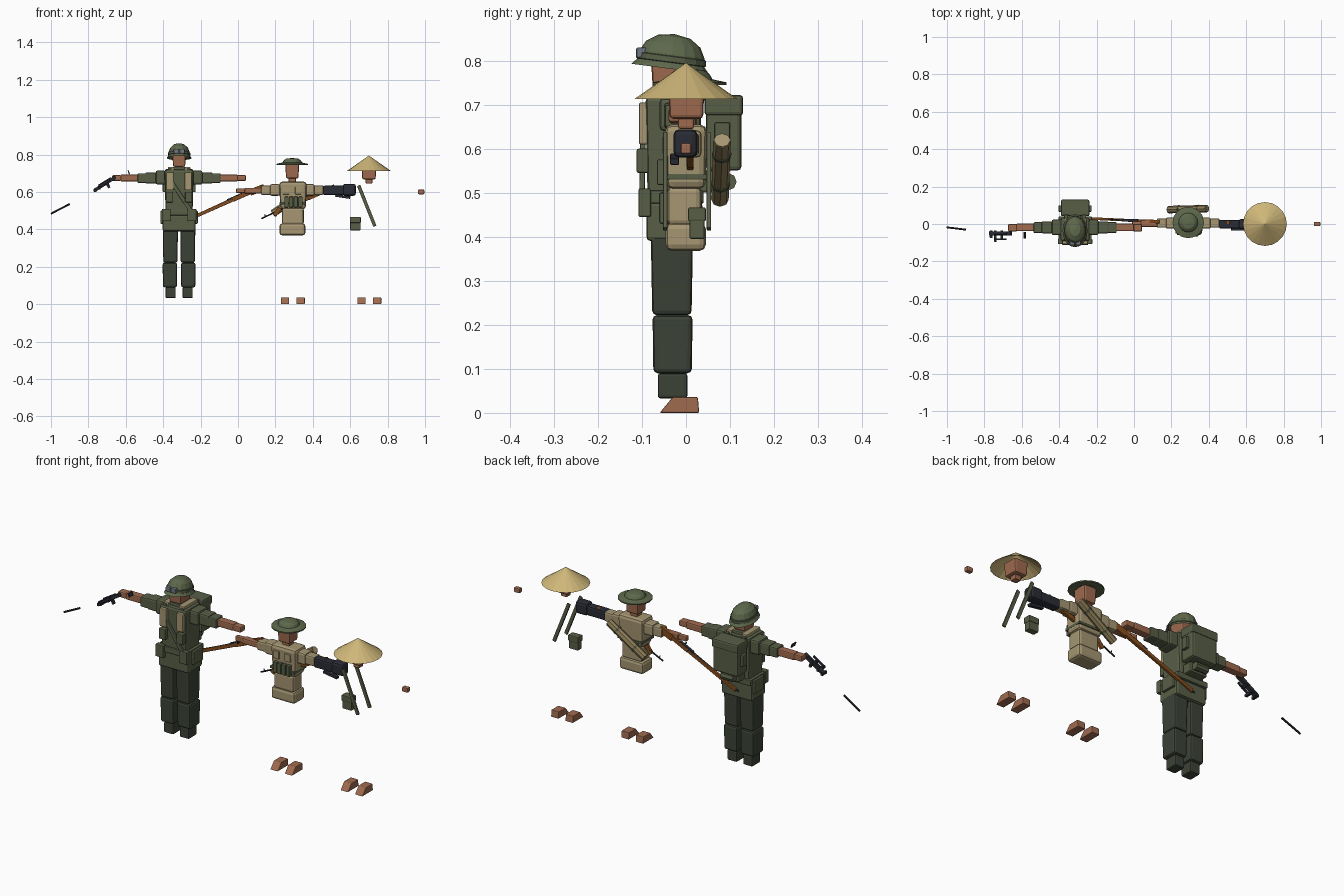
import bpy, bmesh, math
from mathutils import Vector, Matrix

if "Cube" in bpy.data.objects:
    bpy.data.objects.remove(bpy.data.objects["Cube"])


def paint(name, red, green, blue):
    mat = bpy.data.materials.new(name)
    mat.use_nodes = True
    linear = [(c / 255) ** 2.2 for c in (red, green, blue)] + [1]
    mat.diffuse_color = linear
    mat.node_tree.nodes["Principled BSDF"].inputs["Base Color"].default_value = linear
    return mat


olive = paint("olive cloth", 88, 95, 72)
helmet_green = paint("helmet green", 94, 104, 77)
trouser = paint("dark trouser green", 62, 68, 57)
tan = paint("tan shirt", 164, 149, 114)
bedding = paint("bedroll brown", 138, 122, 86)
straw = paint("straw", 205, 181, 120)
skin = paint("skin", 158, 106, 80)
wood = paint("rifle wood", 132, 78, 36)
steel = paint("dark steel", 46, 48, 56)
glass = paint("goggle grey", 112, 118, 130)


def finish(name, bm, mat, bevel=0):
    bmesh.ops.recalc_face_normals(bm, faces=bm.faces)
    mesh = bpy.data.meshes.new(name)
    bm.to_mesh(mesh)
    bm.free()
    mesh.materials.append(mat)
    obj = bpy.data.objects.new(name, mesh)
    bpy.context.collection.objects.link(obj)
    if bevel:
        mod = obj.modifiers.new("soft edges", "BEVEL")
        mod.width, mod.segments = bevel, 2
    return obj


def box(name, mat, xs, ys, zs, bevel=.006, taper=1):
    """Rounded block between limits; taper scales its lower end."""
    bm = bmesh.new()
    bmesh.ops.create_cube(bm, size=1)
    for v in bm.verts:
        k = taper if v.co.z < 0 else 1
        v.co = [(lo + hi) / 2 + c * s * (hi - lo)
                for c, s, (lo, hi) in zip(v.co, (k, k, 1), (xs, ys, zs))]
    return finish(name, bm, mat, bevel)


def pair(name, mat, middle, near, far, ys, zs, bevel=.006, taper=1):
    """Matching blocks on both sides of a figure's middle."""
    box("right_" + name, mat, (middle - far, middle - near), ys, zs, bevel, taper)
    box("left_" + name, mat, (middle + near, middle + far), ys, zs, bevel, taper)


def beam(name, mat, start, end, width, height, bevel=.002):
    """Slanted bar from start to end."""
    a, b = Vector(start), Vector(end)
    bm = bmesh.new()
    bmesh.ops.create_cube(bm, size=1)
    bmesh.ops.scale(bm, vec=((b - a).length, width, height), verts=bm.verts)
    turn = (b - a).to_track_quat("X", "Z").to_matrix().to_4x4()
    bmesh.ops.transform(bm, matrix=Matrix.Translation((a + b) / 2) @ turn, verts=bm.verts)
    return finish(name, bm, mat, bevel)


def rod(name, mat, start, end, radius, sides=8):
    a, b = Vector(start), Vector(end)
    bm = bmesh.new()
    turn = (b - a).to_track_quat("Z", "Y").to_matrix().to_4x4()
    bmesh.ops.create_cone(bm, cap_ends=True, segments=sides, radius1=radius, radius2=radius,
                          depth=(b - a).length, matrix=Matrix.Translation((a + b) / 2) @ turn)
    return finish(name, bm, mat)


def lathe(name, mat, profile, place, size, sides=16, tilt=0):
    """Spin a radius and height profile around an upright axis."""
    bm = bmesh.new()
    pts = [bm.verts.new((r, 0, z)) for r, z in profile]
    edges = [bm.edges.new(p) for p in zip(pts, pts[1:])]
    bmesh.ops.spin(bm, geom=pts + edges, cent=(0, 0, 0), axis=(0, 0, 1),
                   angle=math.tau, steps=sides)
    bmesh.ops.remove_doubles(bm, verts=bm.verts, dist=.001)
    obj = finish(name, bm, mat)
    obj.location, obj.scale, obj.rotation_euler.x = place, size, tilt
    return obj


def along(a, b, t, lift=0):
    p = Vector(a).lerp(Vector(b), t)
    return p + Vector((0, 0, lift))


def long_rifle(name, butt, muzzle, wooden):
    """Wooden stock, slim fore end, steel barrel, bolt and magazine."""
    def at(t, lift=0):
        return along(butt, muzzle, t, lift)
    beam(name + "_butt", wood, at(0, -.006), at(.16, -.002), .018, .034)
    beam(name + "_grip", wood, at(.13), at(.36), .016, .022)
    beam(name + "_fore_end", wood, at(.34), at(wooden), .014, .018)
    rod(name + "_barrel", steel, at(.3, .009), at(1, .003), .004)
    beam(name + "_receiver", steel, at(.25, .01), at(.42, .01), .014, .012)
    rod(name + "_bolt", steel, at(.3, .012), at(.3, .012) + Vector((0, -.022, 0)), .004)


def bare_foot(name, middle):
    obj = box(name, skin, (middle - .022, middle + .022), (-.06, .03), (0, .036), .003)
    for v in obj.data.vertices:
        if v.co.z > .02 and v.co.y < 0:
            v.co.y += .03
        elif v.co.z > .02:
            v.co.y -= .003


# Tall soldier: legs, jacket and belt
mid = -.315
pair("thigh", trouser, mid, .006, .087, (-.08, .016), (.222, .405), .01, .93)
pair("shin", trouser, mid, .01, .088, (-.076, .015), (.09, .222), .01, .96)
pair("ankle", trouser, mid, .018, .073, (-.064, .003), (.033, .09), .006)
box("jacket_skirt", olive, (mid - .088, mid + .088), (-.09, .03), (.39, .48), .01)
box("jacket", olive, (mid - .078, mid + .078), (-.092, .035), (.47, .72), .012, .92)
box("belt", olive, (mid - .088, mid + .088), (-.097, .04), (.475, .505), .004)
pair("belt_pouch", olive, mid, .045, .092, (-.108, -.08), (.445, .51), .004)
pair("hip_pouch", olive, mid, .08, .1, (-.06, .02), (.43, .5), .004)
pair("chest_pouch", tan, mid, .03, .068, (-.107, -.085), (.61, .705), .004)
pair("vest_pouch", olive, mid, .032, .07, (-.112, -.085), (.545, .6), .004)
pair("shoulder_strap", tan, mid, .03, .06, (-.085, .03), (.708, .735), .004)
beam("chest_sash", olive, (mid - .045, -.097, .66), (mid + .07, -.1, .49), .012, .02)
box("collar", olive, (mid - .04, mid + .04), (-.075, .02), (.71, .735), .006)

# Tall soldier: arms
pair("shoulder", olive, mid, .07, .125, (-.06, .024), (.64, .715), .01)
pair("upper_sleeve", olive, mid, .1, .18, (-.05, .014), (.645, .705), .008)
pair("rolled_cuff", olive, mid, .17, .222, (-.048, .01), (.648, .7), .006)
pair("forearm", skin, mid, .215, .315, (-.038, .002), (.657, .693), .006)
pair("hand", skin, mid, .31, .358, (-.04, 0), (.66, .69), .006)

# Tall soldier: head, helmet and goggles
box("neck", skin, (mid - .024, mid + .024), (-.055, .005), (.715, .76), .006)
box("head", skin, (mid - .036, mid + .036), (-.08, .012), (.735, .81), .008, .9)
dome = [(.84, .06), (1, -.02), (.98, 0), (.86, .16), (.83, .42), (.7, .7), (.42, .92), (0, 1)]
lathe("helmet", helmet_green, dome, (mid, -.036, .783), (.067, .089, .078), tilt=-.13)
band = [(.87, .16), (.9, .18), (.89, .34), (.85, .36)]
lathe("goggle_band", olive, band, (mid, -.036, .783), (.067, .089, .078), tilt=-.13)
pair("goggle_lens", glass, mid, .003, .029, (-.113, -.09), (.806, .83), .004)

# Tall soldier: pack and canteen
box("backpack", olive, (mid - .073, mid + .073), (.045, .126), (.55, .72), .01)
box("pack_flap", olive, (mid - .076, mid + .076), (.042, .13), (.675, .722), .008)
pair("pack_pocket", olive, mid, .07, .088, (.065, .1), (.6, .66), .004)
pair("pack_strap", olive, mid, .04, .058, (-.09, .05), (.71, .725), .003)
rod("canteen", olive, (mid - .035, .095, .525), (mid + .035, .095, .525), .02)
box("canteen_carrier", olive, (mid - .05, mid + .05), (.03, .08), (.5, .55), .006)

# Carbine held in the tall soldier's right hand
back, front = (-.655, -.05, .68), (-.77, -.05, .607)
beam("carbine_receiver", steel, back, front, .022, .018)
beam("carbine_rail", steel, along(back, front, .2, .01), along(back, front, .8, .012), .01, .01)
for t, reach in ((.45, -.03), (.75, -.045), (.95, -.025)):
    p = along(back, front, t)
    beam("carbine_fitting", steel, p + Vector((0, .015, -.004)), p + Vector((0, reach, -.004)), .014, .014)
beam("carbine_grip", steel, (-.7, -.05, .65), (-.688, -.05, .622), .014, .014)
beam("carbine_side", steel, (-.685, -.082, .665), (-.745, -.082, .627), .008, .012)
beam("rear_sight", steel, (-.588, -.06, .716), (-.58, -.06, .695), .035, .006)
rod("carbine_barrel", steel, (-1, -.018, .484), (-.9, -.03, .536), .005)

# Second soldier: body and pouches
mid = .29
box("hips", tan, (mid - .068, mid + .07), (-.046, .045), (.368, .432), .014)
box("belly", tan, (mid - .055, mid + .062), (-.042, .035), (.425, .515), .012)
box("chest", tan, (mid - .07, mid + .078), (-.048, .048), (.508, .655), .016, .92)
box("pouch_belt", olive, (mid - .068, mid + .074), (-.052, .05), (.53, .543), .002)
for i in range(4):
    x = mid - .042 + i * .025
    box("ammo_pouch", olive, (x, x + .022), (-.066, -.045), (.518, .575), .003)
pair("shirt_pocket", tan, mid, .016, .05, (-.053, -.04), (.588, .628), .002)

# Second soldier: arms
pair("shirt_shoulder", tan, mid, .065, .12, (-.025, .035), (.58, .642), .01)
pair("shirt_sleeve", tan, mid, .11, .168, (-.02, .03), (.585, .635), .008)
pair("shirt_forearm", skin, mid, .16, .255, (-.015, .02), (.592, .622), .006)
pair("palm", skin, mid, .25, .3, (-.012, .014), (.595, .62), .005)

# Second soldier: head and brimmed helmet
box("second_neck", skin, (mid - .02, mid + .02), (-.018, .022), (.645, .69), .005)
box("second_head", skin, (mid - .037, mid + .037), (-.038, .04), (.672, .755), .008, .9)
brim = [(.5, 0), (1, -.1), (1, .08), (.62, .28), (.55, .6), (.4, .88), (0, 1)]
lathe("sun_helmet", helmet_green, brim, (mid, .008, .748), (.084, .084, .034))

# Second soldier: bedroll slung across the back
low, high = (.185, .077, .485), (.39, .082, .618)
rod("bedroll", bedding, low, high, .02)
rod("bedroll_end", tan, along(low, high, .99), along(low, high, 1.01), .018)
for t in (.25, .75):
    rod("bedroll_tie", olive, along(low, high, t), along(low, high, t + .04), .022)

# Long rifles
long_rifle("first_rifle", (.14, .012, .632), (-.33, .034, .425), .97)
long_rifle("second_rifle", (.518, .008, .63), (.125, .012, .455), .6)
beam("curved_magazine", wood, (.225, .008, .515), (.195, .008, .475), .014, .022)
beam("muzzle_sight", steel, (.148, .012, .465), (.143, .012, .482), .004, .005)

# Third figure: dark sleeve, hands and straps
mid = .7
box("dark_upper_sleeve", steel, (.56, .63), (-.028, .026), (.58, .644), .012)
box("dark_lower_sleeve", steel, (.455, .57), (-.024, .022), (.584, .634), .008)
beam("sleeve_fold", steel, (.52, -.026, .582), (.6, -.026, .57), .02, .014)
pair("third_hand", skin, mid, .262, .296, (-.012, .012), (.588, .613), .005)
for side in (-.047, .052):
    beam("satchel_strap", olive, (.645, side, .635), (.732, side, .417), .01, .018)
box("satchel", olive, (.6, .655), (.008, .042), (.395, .464), .004)
box("satchel_flap", olive, (.598, .657), (.005, .045), (.435, .467), .004)

# Third figure: head and conical hat
box("third_neck", skin, (mid - .018, mid + .018), (-.018, .018), (.645, .68), .005)
box("third_head", skin, (mid - .039, mid + .039), (-.04, .042), (.668, .74), .008, .92)
cone = [(.97, 0), (1, 0), (0, 1), (0, .95), (.97, 0)]
lathe("cone_hat", straw, cone, (mid, 0, .713), (.117, .117, .082), 20)

# Bare feet of the two smaller figures
for owner, mid in (("second", .293), ("third", .702)):
    bare_foot(owner + "_right_foot", mid - .042)
    bare_foot(owner + "_left_foot", mid + .042)
